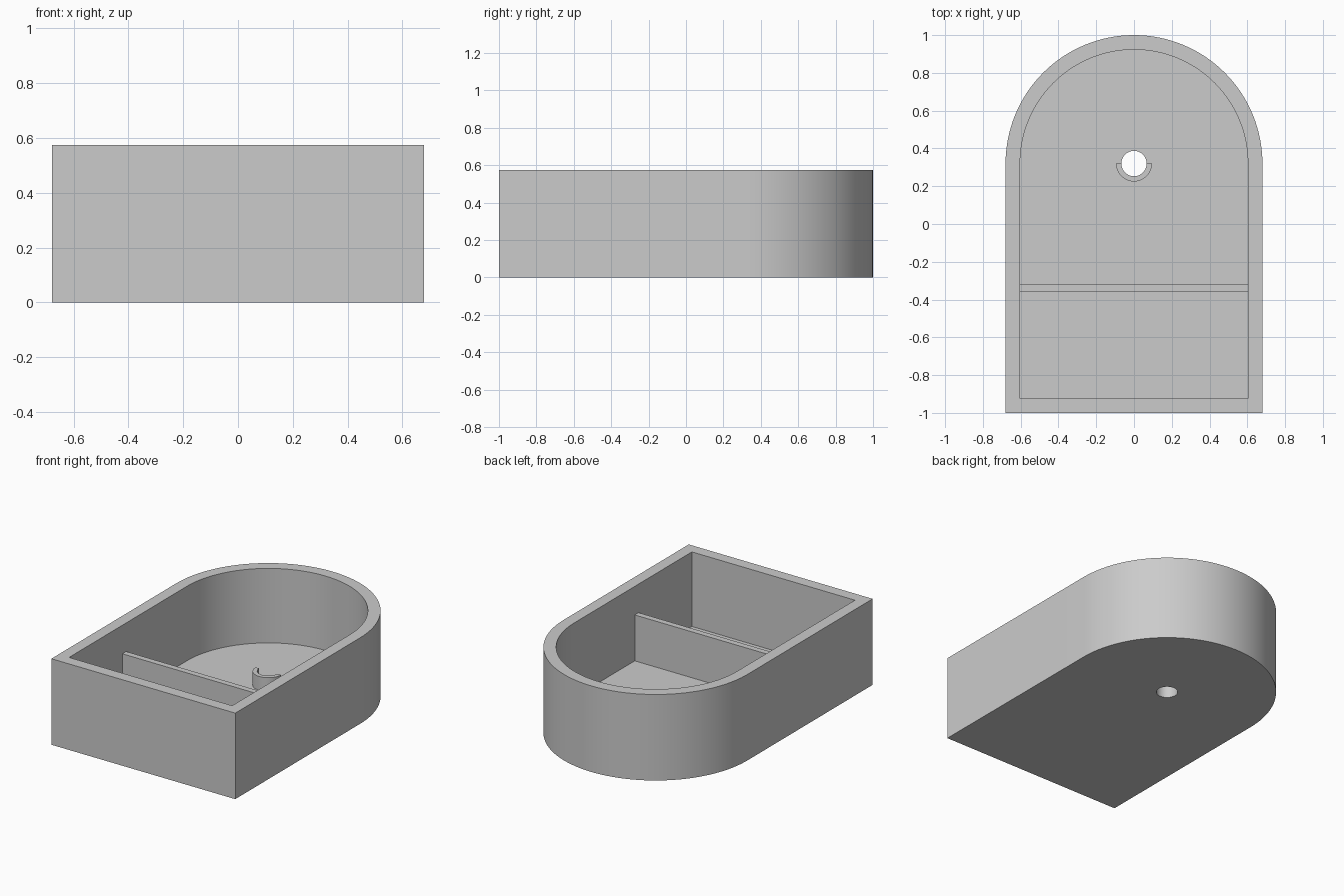
import bpy
import bmesh
import math

cube = bpy.data.objects.get("Cube")
if cube:
    bpy.data.objects.remove(cube, do_unlink=True)

HALF_W, HEIGHT, WALL = 0.68, 0.575, 0.077
FLOOR, ARC_Y = 0.077, 0.32
HOLE_R, POST_R, POST_TOP = 0.067, 0.095, 0.17

grey = bpy.data.materials.new("plain grey")
grey.use_nodes = True
colour = (0.6, 0.6, 0.6, 1)
grey.diffuse_color = colour
grey.node_tree.nodes["Principled BSDF"].inputs["Base Color"].default_value = colour


def arc(radius, start, end, steps):
    """Points on an arc around the drain centre, angles in degrees."""
    angles = [math.radians(start + (end - start) * i / steps) for i in range(steps + 1)]
    return [(radius * math.cos(a), ARC_Y + radius * math.sin(a)) for a in angles]


def arch(inset):
    """Square front, round back."""
    w, front = HALF_W - inset, inset - 1
    return [(-w, front), (w, front)] + arc(w, 0, 180, 64)


def prism(name, outline, z0, z1, open_bottom=False):
    bm = bmesh.new()
    low = [bm.verts.new((x, y, z0)) for x, y in outline]
    high = [bm.verts.new((x, y, z1)) for x, y in outline]
    n = len(outline)
    for i in range(n):
        j = (i + 1) % n
        bm.faces.new((low[i], low[j], high[j], high[i]))
    bm.faces.new(high)
    if not open_bottom:
        bm.faces.new(low[::-1])
    mesh = bpy.data.meshes.new(name)
    bm.to_mesh(mesh)
    bm.free()
    mesh.materials.append(grey)
    obj = bpy.data.objects.new(name, mesh)
    bpy.context.collection.objects.link(obj)
    return obj


def activate(obj):
    bpy.ops.object.select_all(action="DESELECT")
    obj.select_set(True)
    bpy.context.view_layer.objects.active = obj


def cut(target, cutter):
    cutter.hide_render = True
    mod = target.modifiers.new("cut", "BOOLEAN")
    mod.operation, mod.solver, mod.object = "DIFFERENCE", "EXACT", cutter
    activate(target)
    bpy.ops.object.modifier_apply(modifier=mod.name)
    bpy.data.objects.remove(cutter, do_unlink=True)


# Tray with a hollow and a drain hole
tray = prism("tray", arch(0), 0, HEIGHT)
cut(tray, prism("hollow_cutter", arch(WALL), FLOOR, HEIGHT + 0.2))
cut(tray, prism("hole_cutter", arc(HOLE_R, 0, 360, 48)[:-1], -0.2, FLOOR + 0.2))

# Low divider from wall to wall
w = HALF_W - WALL
divider = prism("divider", [(-w, -0.36), (w, -0.36), (w, -0.32), (-w, -0.32)],
                FLOOR, 0.384, open_bottom=True)

# Half-round collar in front of the hole
collar = prism("hole_collar", arc(POST_R, 180, 360, 24) + arc(HOLE_R, 360, 180, 24),
               FLOOR, POST_TOP, open_bottom=True)

for part in (tray, collar):
    activate(part)
    bpy.ops.object.shade_smooth_by_angle(angle=math.radians(30))
